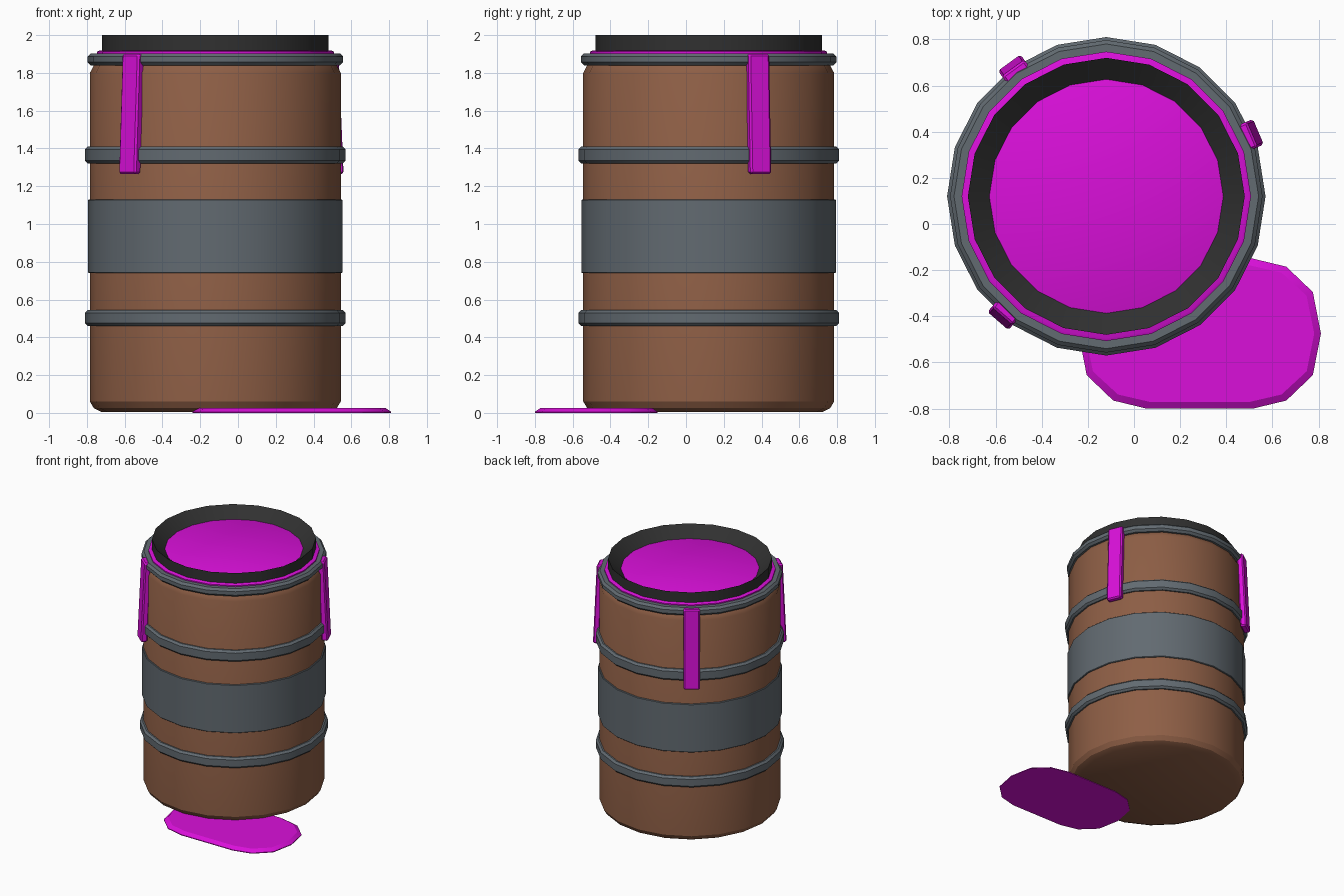
import bpy, bmesh, math
from mathutils import Matrix, Vector

cube = bpy.data.objects.get("Cube")
if cube:
    bpy.data.objects.remove(cube, do_unlink=True)

CENTRE = Vector((-0.12, 0.12, 0))
SIDES = 20


def material(name, rgb):
    m = bpy.data.materials.new(name)
    m.use_nodes = True
    m.diffuse_color = (*rgb, 1)
    bsdf = next(n for n in m.node_tree.nodes if n.type == 'BSDF_PRINCIPLED')
    bsdf.inputs["Base Color"].default_value = (*rgb, 1)
    return m


brown = material("rusty_brown", (0.27, 0.113, 0.06))
grey = material("steel_grey", (0.122, 0.145, 0.165))
magenta = material("slime_magenta", (0.7, 0.005, 0.7))
black = material("rim_black", (0.03, 0.03, 0.03))


def finish(name, bm, mat):
    bmesh.ops.recalc_face_normals(bm, faces=bm.faces)
    mesh = bpy.data.meshes.new(name)
    bm.to_mesh(mesh)
    bm.free()
    mesh.materials.append(mat)
    obj = bpy.data.objects.new(name, mesh)
    bpy.context.collection.objects.link(obj)
    bpy.ops.object.select_all(action='DESELECT')
    obj.select_set(True)
    bpy.context.view_layer.objects.active = obj
    bpy.ops.object.shade_smooth_by_angle(angle=math.radians(30))
    return obj


def lathe(name, profile, mat, hollow=False):
    """Turn a (radius, height) profile; hollow closes the profile, else cap both ends."""
    bm = bmesh.new()
    rings = []
    for r, z in profile:
        turn = [2 * math.pi * i / SIDES for i in range(SIDES)]
        rings.append([bm.verts.new(CENTRE + Vector((r * math.cos(a), r * math.sin(a), z)))
                      for a in turn])
    pairs = list(zip(rings, rings[1:]))
    if hollow:
        pairs.append((rings[-1], rings[0]))
    else:
        bm.faces.new(rings[0])
        bm.faces.new(rings[-1])
    for low, high in pairs:
        for i in range(SIDES):
            j = (i + 1) % SIDES
            bm.faces.new((low[i], low[j], high[j], high[i]))
    return finish(name, bm, mat)


def hoop(name, low, high, inner, outer, bevel):
    lathe(name, [(inner, low), (outer - bevel, low), (outer, low + bevel),
                 (outer, high - bevel), (outer - bevel, high), (inner, high)], grey, True)


# Barrel shell
lathe("barrel_body", [(0.60, 0.004), (0.643, 0.025), (0.664, 0.06), (0.664, 1.80),
                      (0.643, 1.84), (0.60, 1.88)], brown)

# Hoops and wide middle band
hoop("lower_hoop", 0.46, 0.545, 0.64, 0.69, 0.015)
hoop("upper_hoop", 1.32, 1.41, 0.64, 0.69, 0.015)
hoop("top_hoop", 1.84, 1.903, 0.60, 0.677, 0.017)
hoop("middle_band", 0.74, 1.13, 0.65, 0.674, 0.004)

# Liquid surface and sloping dark lip around it
lathe("liquid_surface", [(0.627, 1.89), (0.627, 1.912), (0.615, 1.918)], magenta)
lathe("dark_lip", [(0.60, 1.91), (0.60, 2.0), (0.507, 1.92)], black, True)

# Drips running over the rim, leaning outwards at the bottom
for name, degrees in (("left_drip", 23), ("back_drip", 126), ("front_drip", 229)):
    bm = bmesh.new()
    bmesh.ops.create_cube(bm, size=1)
    bmesh.ops.scale(bm, vec=(0.05, 0.12, 0.635), verts=bm.verts)
    bmesh.ops.bevel(bm, geom=bm.edges[:], offset=0.01, segments=1, affect='EDGES')
    for v in bm.verts:
        v.co.x -= 0.045 * v.co.z
    place = (Matrix.Translation(CENTRE) @ Matrix.Rotation(math.radians(degrees), 4, 'Z')
             @ Matrix.Translation((0.677, 0, 1.583)))
    bmesh.ops.transform(bm, matrix=place, verts=bm.verts)
    finish(name, bm, magenta)

# Spilled puddle: a stretched rounded outline with a sloping edge
corner = [(0.525, 0.0), (0.49, 0.18), (0.375, 0.29), (0.23, 0.325)]
half = corner + [(-x, y) for x, y in reversed(corner)]
outline = half + [(x, -y) for x, y in reversed(half[1:-1])]
bm = bmesh.new()
layers = []
for scale_x, scale_y, z in ((1, 1, 0), (1, 1, 0.006), (0.945, 0.91, 0.026)):
    layers.append([bm.verts.new((0.285 + x * scale_x, -0.475 + y * scale_y, z))
                   for x, y in outline])
bm.faces.new(layers[0])
bm.faces.new(layers[-1])
for low, high in zip(layers, layers[1:]):
    for i in range(len(outline)):
        j = (i + 1) % len(outline)
        bm.faces.new((low[i], low[j], high[j], high[i]))
finish("puddle", bm, magenta)
